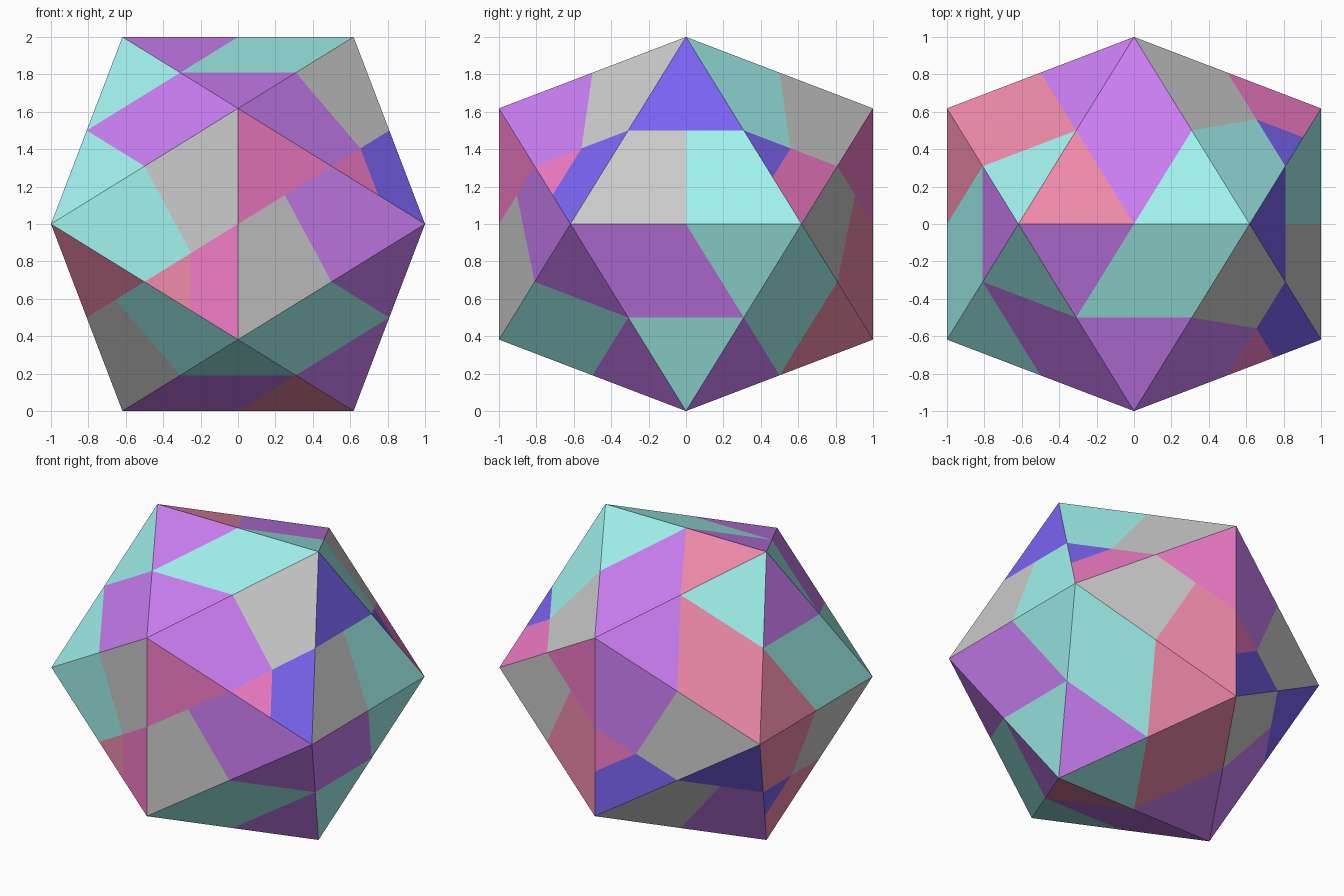
import bpy, bmesh, math
from mathutils import Vector

if "Cube" in bpy.data.objects:
    bpy.data.objects.remove(bpy.data.objects["Cube"])

# Icosahedron corners: three golden rectangles, lifted to stand on z = 0
g = (math.sqrt(5) - 1) / 2
corner = {}
for i, (s, t) in enumerate([(1, 1), (-1, 1), (1, -1), (-1, -1)]):
    corner["ABCD"[i]] = Vector((s * g, 0, t))
    corner["EGFH"[i]] = Vector((s, t * g, 0))
    corner["IKJL"[i]] = Vector((0, s, t * g))

COLOURS = {
    "P": ("purple", (0.60, 0.21, 0.90, 1)),
    "T": ("turquoise", (0.36, 0.90, 0.86, 1)),
    "R": ("red", (0.88, 0.26, 0.41, 1)),
    "M": ("magenta", (0.89, 0.20, 0.57, 1)),
    "B": ("blue", (0.20, 0.13, 0.90, 1)),
    "G": ("grey", None),
}

# Each triangle: corners p q r, then the colours of its six cells:
# p corner, sliver beside p, q corner, middle near q, middle near r, r corner
FACES = """
BAI RRTPPP  BAK PPTTTP  CDJ TTPRRR  CDL RRPPPT  AEF BBTTGG
EFC TTPPPT  GHB RRTTTP  DHG RBGGRR  IJE MMRRGG  JGI BMGGPP
KLF MMGGPP  LKH MRGGTT  EIA MBGGTT  FAK BMGGPP  BGI TTRRRP
BHK TTTPPP  CEJ PPTTTR  CFL PPPTTT  GDJ BBPPGG  HDL RRGGTT
""".split()


def cells(p, q, r):
    """Cut one triangle at its edge midpoints and along a median."""
    a, b, c = (p + q) / 2, (q + r) / 2, (p + r) / 2
    m, n = (a + c) / 2, (p + c) / 2
    return [(p, a, m, n), (n, m, c), (q, b, a), (a, b, m), (m, b, c), (r, c, b)]


meshes = {key: bmesh.new() for key in COLOURS}
for name, tints in zip(FACES[::2], FACES[1::2]):
    p, q, r = (corner[k] for k in name)
    outward = (q - p).cross(r - p).dot(p + q + r) > 0
    for tint, poly in zip(tints, cells(p, q, r)):
        # keep every cell facing outwards
        normal = (poly[1] - poly[0]).cross(poly[2] - poly[0])
        if normal.dot(p + q + r) < 0:
            poly = poly[::-1]
        bm = meshes[tint]
        bm.faces.new([bm.verts.new(v + Vector((0, 0, 1))) for v in poly])

# One object of panels per colour, flat cells of the same colour merged
for key, (name, rgba) in COLOURS.items():
    bm = meshes[key]
    bmesh.ops.remove_doubles(bm, verts=bm.verts[:], dist=1e-4)
    bmesh.ops.dissolve_limit(bm, angle_limit=0.01, verts=bm.verts[:], edges=bm.edges[:])
    mesh = bpy.data.meshes.new(name + "_panels")
    bm.to_mesh(mesh)
    bm.free()
    obj = bpy.data.objects.new(name + "_panels", mesh)
    bpy.context.collection.objects.link(obj)
    if rgba:
        mat = bpy.data.materials.new(name)
        mat.diffuse_color = rgba
        mat.use_nodes = True
        mat.node_tree.nodes["Principled BSDF"].inputs["Base Color"].default_value = mat.diffuse_color
        mesh.materials.append(mat)
